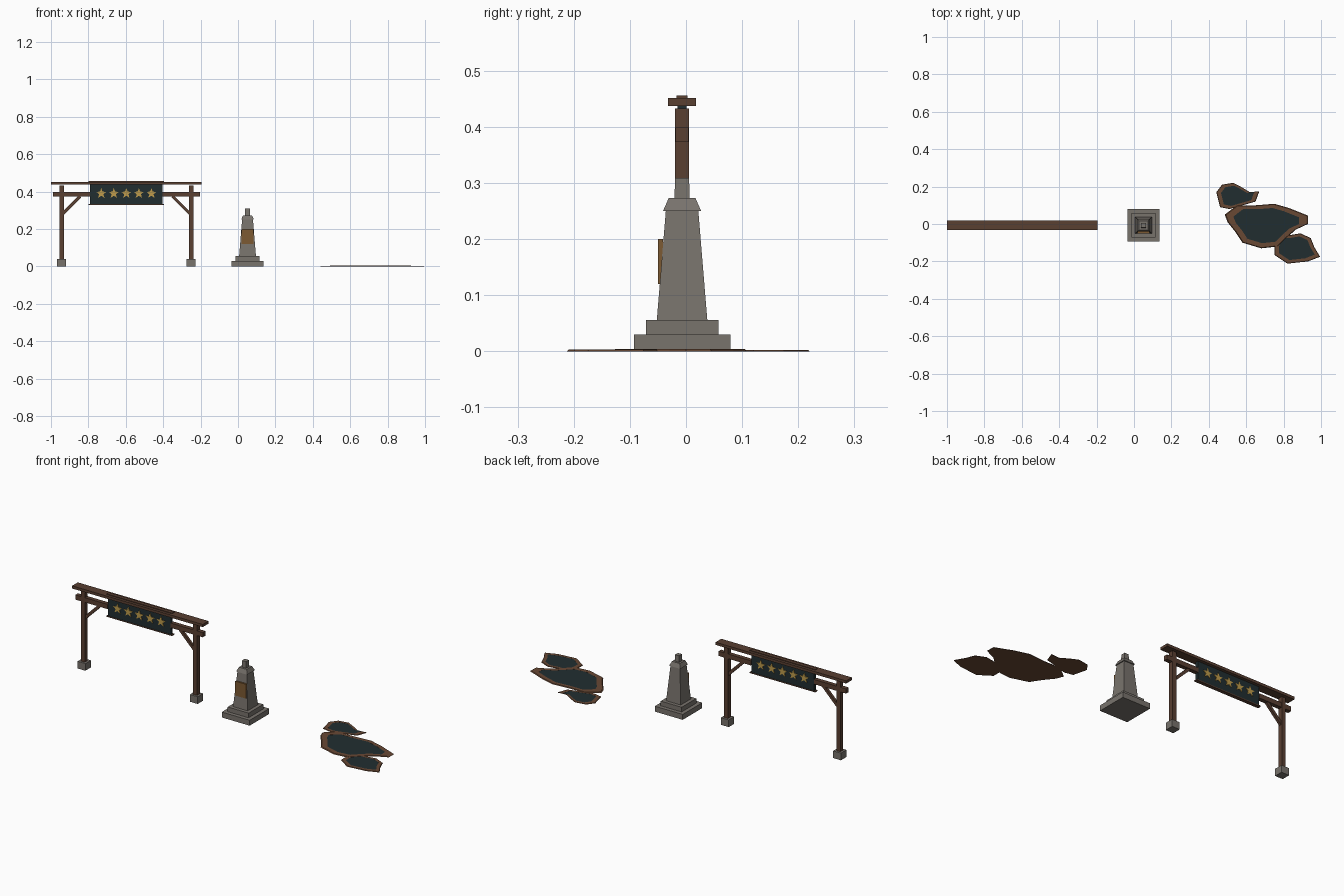
import bpy, bmesh, math
from mathutils import Vector, Matrix

cube = bpy.data.objects.get("Cube")
if cube:
    bpy.data.objects.remove(cube, do_unlink=True)


def material(name, r, g, b):
    m = bpy.data.materials.new(name)
    m.use_nodes = True
    m.diffuse_color = (r, g, b, 1)
    m.node_tree.nodes["Principled BSDF"].inputs["Base Color"].default_value = (r, g, b, 1)
    return m


stone = material("grey stone", .19, .172, .152)
wood = material("dark wood", .1, .05, .031)
mud = material("brown mud", .14, .065, .034)
teal = material("dark teal", .015, .027, .03)
gold = material("star gold", .52, .33, .07)
bronze = material("bronze", .2, .1, .032)

MID_Y = -.007     # depth line shared by the gate and the monument


def finish(name, bm, *mats):
    bmesh.ops.recalc_face_normals(bm, faces=bm.faces)
    mesh = bpy.data.meshes.new(name)
    bm.to_mesh(mesh)
    bm.free()
    for m in mats:
        mesh.materials.append(m)
    ob = bpy.data.objects.new(name, mesh)
    bpy.context.collection.objects.link(ob)
    return ob


def box(name, x, z, depth, mat, y=MID_Y, tilt=0):
    """Box over the x and z ranges, centred on y, optionally tilted about y."""
    bm = bmesh.new()
    bmesh.ops.create_cube(bm, size=1)
    size = Matrix.Diagonal((x[1] - x[0], depth, z[1] - z[0], 1))
    place = Matrix.Translation((sum(x) / 2, y, sum(z) / 2))
    bm.transform(place @ Matrix.Rotation(tilt, 4, 'Y') @ size)
    return finish(name, bm, mat)


def frustum(name, x, z0, z1, w0, w1, mat):
    """Square block that tapers from width w0 to w1."""
    bm = bmesh.new()
    bmesh.ops.create_cube(bm, size=1)
    for v in bm.verts:
        w = w1 if v.co.z > 0 else w0
        v.co = (x + v.co.x * w, MID_Y + v.co.y * w, z1 if v.co.z > 0 else z0)
    return finish(name, bm, mat)


# Wooden gate: posts, stone footings, beams and braces
GATE_X = -.597
box("top_beam", (-1, -.195), (.437, .452), .05, wood)
for side, label in ((-1, "right"), (1, "left")):
    px = GATE_X + side * .346
    box(label + "_footing", (px - .024, px + .024), (0, .04), .048, stone)
    box(label + "_post", (px - .012, px + .012), (.04, .433), .025, wood)
    ends = sorted((GATE_X + side * .194, GATE_X + side * .393))
    box(label + "_lower_beam", ends, (.373, .399), .023, wood)
    bx = GATE_X + side * .293
    box(label + "_brace", (bx - .065, bx + .065), (.321, .337), .014, wood,
        tilt=side * math.radians(45))

# Hanging sign with end rods and a row of stars on both faces
box("sign_board", (GATE_X - .194, GATE_X + .194), (.331, .454), .016, teal)
for label, z in (("top", .453), ("bottom", .331)):
    box("sign_rod_" + label, (GATE_X - .202, GATE_X + .202), (z - .003, z + .003), .02, wood)
for i in range(5):
    cx = GATE_X + (i - 2) * .067
    for face, label in ((-1, "front"), (1, "back")):
        bm = bmesh.new()
        ring = []
        for k in range(10):
            a = math.pi / 2 + k * math.pi / 5
            r = .012 if k % 2 else .029
            ring.append(bm.verts.new((cx + r * math.cos(a), MID_Y + face * .0075,
                                      .39 + r * math.sin(a))))
        top = bmesh.ops.extrude_face_region(bm, geom=[bm.faces.new(ring)])
        bmesh.ops.translate(bm, vec=(0, face * .004, 0),
                            verts=[v for v in top["geom"] if isinstance(v, bmesh.types.BMVert)])
        finish(f"star_{label}_{i + 1}", bm, gold)

# Stone monument: stepped plinth, tapered shaft, cap, finial and plaque
MON_X = .051
frustum("plinth_lower", MON_X, 0, .03, .172, .172, stone)
frustum("plinth_upper", MON_X, .03, .056, .129, .129, stone)
frustum("monument_shaft", MON_X, .056, .25, .09, .058, stone)
frustum("monument_cap", MON_X, .25, .273, .068, .048, stone)
frustum("monument_finial", MON_X, .273, .309, .027, .025, stone)
box("plaque", (MON_X - .033, MON_X + .033), (.12, .2), .009, bronze, y=-.0455)


# Flat pools: bevelled mud rim around a dark water face
def pool(name, points, height, inset):
    centre = Vector((sum(p[0] for p in points), sum(p[1] for p in points))) / len(points)
    bm = bmesh.new()
    rings = []
    for scale, z in ((1, 0), (.97, height), (inset, height), (inset, height - .0003)):
        ring = []
        for p in points:
            q = centre + (Vector(p) - centre) * scale
            ring.append(bm.verts.new((q.x, q.y, z)))
        rings.append(ring)
    n = len(points)
    for low, high in zip(rings, rings[1:]):
        for i in range(n):
            j = (i + 1) % n
            bm.faces.new((low[i], low[j], high[j], high[i]))
    bm.faces.new(rings[0][::-1])
    water = bm.faces.new(rings[-1])
    water.material_index = 1
    finish(name, bm, mud, teal)


pool("pool_back", [(.44, .17), (.47, .21), (.53, .22), (.57, .20), (.62, .17), (.67, .175),
                   (.65, .12), (.58, .10), (.51, .08), (.46, .09)], .0028, .77)
pool("pool_main", [(.485, .05), (.55, .10), (.65, .10), (.75, .108), (.83, .085), (.93, .045),
                   (.93, 0), (.865, -.03), (.82, -.07), (.77, -.12), (.68, -.13), (.58, -.10),
                   (.54, -.04), (.50, .01)], .0042, .79)
pool("pool_front", [(.75, -.12), (.77, -.06), (.83, -.06), (.89, -.05), (.945, -.075),
                    (.965, -.125), (.995, -.175), (.93, -.20), (.82, -.212), (.75, -.165)],
     .0035, .78)
